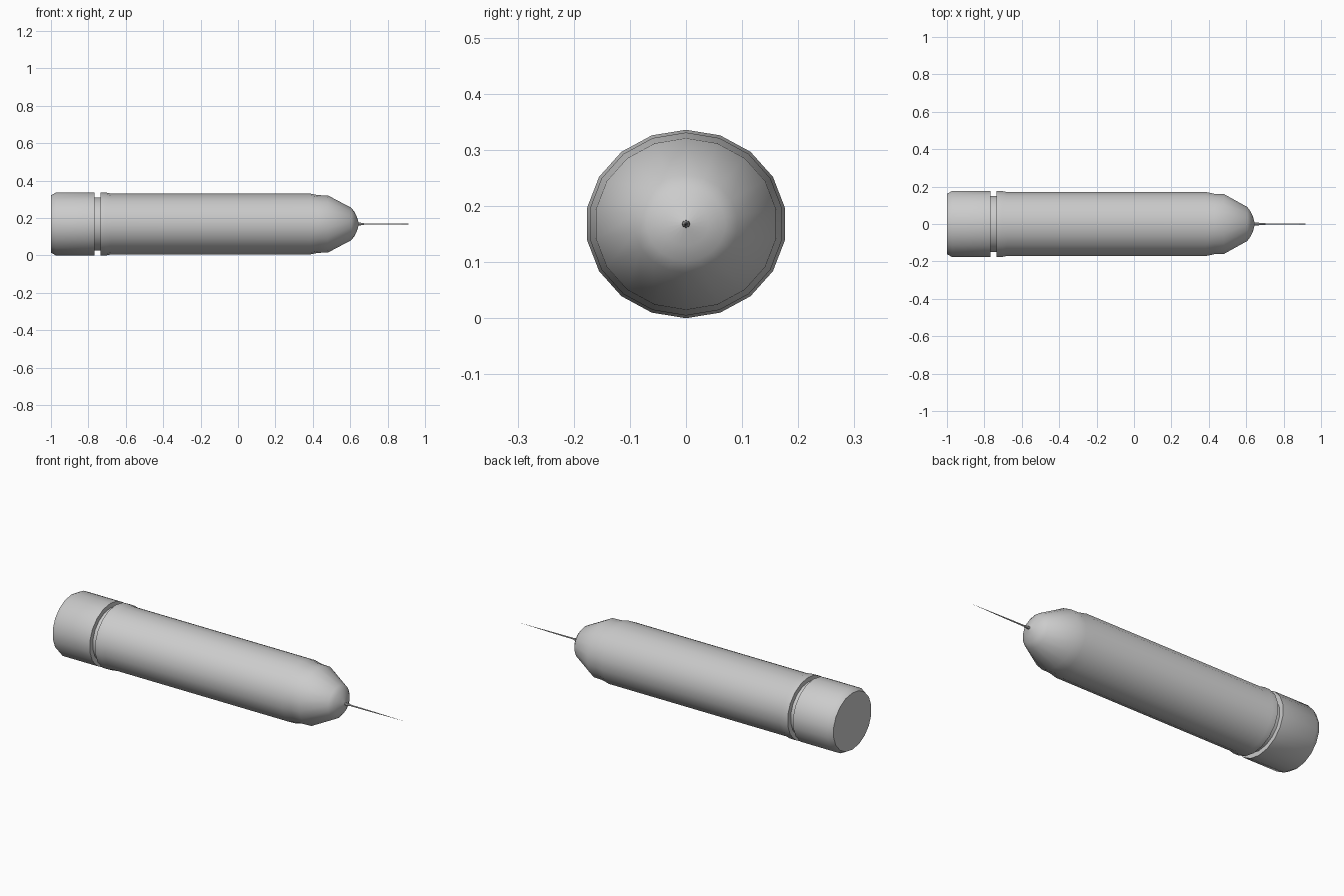
import bpy, bmesh, math

if "Cube" in bpy.data.objects:
    bpy.data.objects.remove(bpy.data.objects["Cube"])

SIDES = 18
CENTRE_Z = 0.168
Y_STRETCH = 1.065   # barrel is slightly wider than tall


def lathe(name, profile, sides=SIDES, cap_back=False, cap_front=False, angle=30):
    """Revolve (x, radius) pairs around the long axis."""
    bm = bmesh.new()
    rings = []
    for x, r in profile:
        if r == 0:
            rings.append([bm.verts.new((x, 0, CENTRE_Z))] * sides)
            continue
        ring = []
        for i in range(sides):
            a = math.tau * i / sides
            ring.append(bm.verts.new((x, r * Y_STRETCH * math.sin(a),
                                      CENTRE_Z + r * math.cos(a))))
        rings.append(ring)
    for a, b in zip(rings, rings[1:]):
        for i in range(sides):
            j = (i + 1) % sides
            corners = list(dict.fromkeys((a[i], a[j], b[j], b[i])))
            bm.faces.new(corners)
    if cap_back:
        bm.faces.new(rings[0])
    if cap_front:
        bm.faces.new(rings[-1])
    bmesh.ops.recalc_face_normals(bm, faces=bm.faces)
    # open shells: make sure the side walls face outward
    f = max(bm.faces, key=lambda f: f.calc_center_median().z)
    if f.normal.z < 0:
        bmesh.ops.reverse_faces(bm, faces=bm.faces)
    mesh = bpy.data.meshes.new(name)
    bm.to_mesh(mesh)
    bm.free()
    obj = bpy.data.objects.new(name, mesh)
    bpy.context.collection.objects.link(obj)
    bpy.ops.object.select_all(action='DESELECT')
    obj.select_set(True)
    bpy.context.view_layer.objects.active = obj
    bpy.ops.object.shade_smooth_by_angle(angle=math.radians(angle))
    return obj


# End cap with a chamfered rear rim
lathe("end_cap", [(-1.0, 0.154), (-0.973, 0.168), (-0.767, 0.168), (-0.767, 0.143)],
      cap_back=True)

# Recessed groove between cap and barrel
lathe("groove", [(-0.767, 0.143), (-0.735, 0.143)])

# Barrel with shoulder, stepped taper, cone and rounded nose
lathe("barrel", [(-0.735, 0.143), (-0.735, 0.168), (-0.705, 0.168), (-0.68, 0.163),
                 (0.385, 0.163), (0.43, 0.154), (0.48, 0.153), (0.605, 0.087),
                 (0.622, 0.066), (0.636, 0.038), (0.645, 0.006)])

# Fine tapering needle with a small collar
lathe("needle", [(0.64, 0.007), (0.668, 0.0065), (0.675, 0.004), (0.80, 0.003),
                 (1.0, 0)], sides=8)
